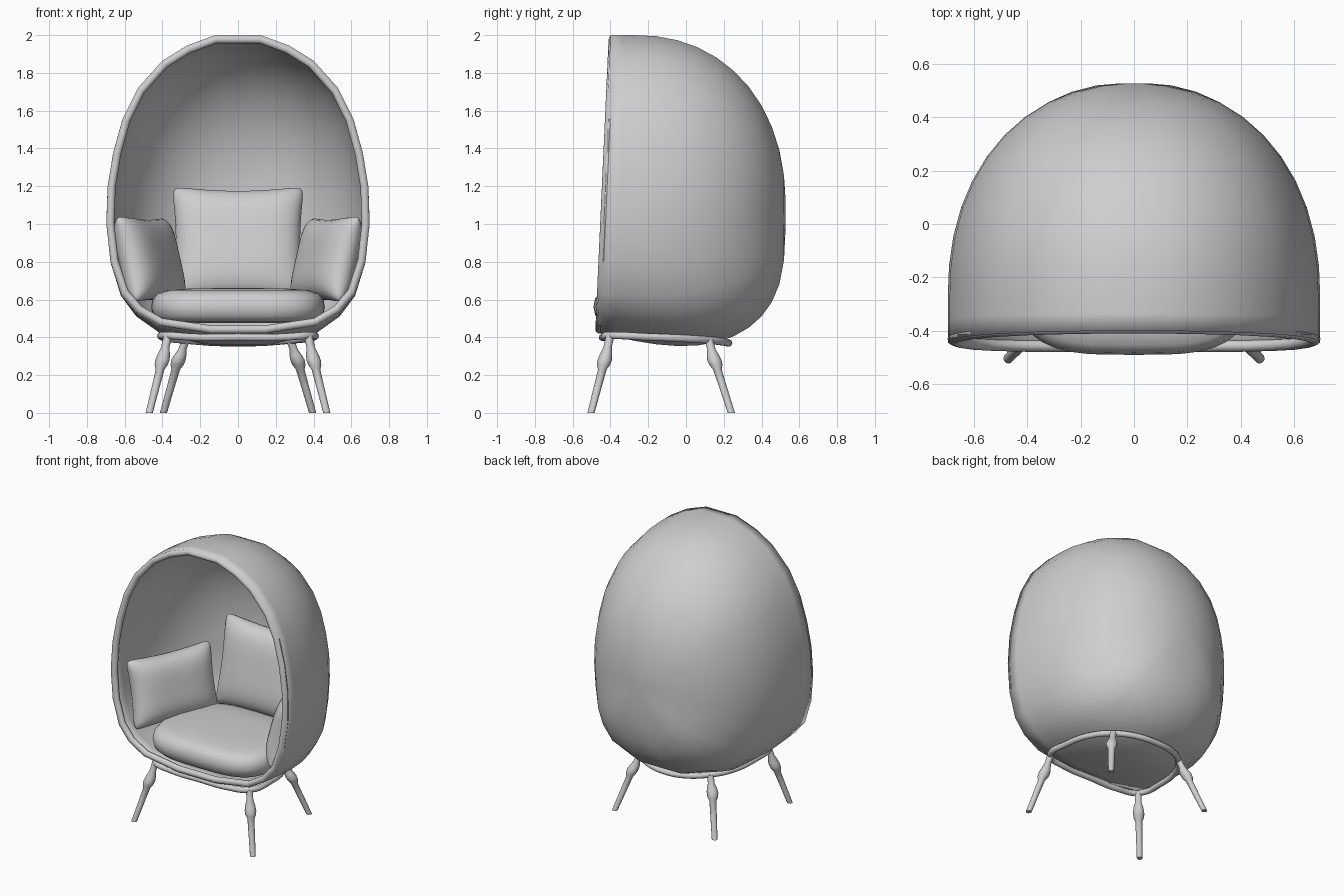
import bpy, bmesh, math
from mathutils import Vector

cube = bpy.data.objects.get("Cube")
if cube:
    bpy.data.objects.remove(cube, do_unlink=True)

grey = bpy.data.materials.new("plain_grey")
grey.use_nodes = True
grey.diffuse_color = (0.62, 0.62, 0.62, 1)
grey.node_tree.nodes["Principled BSDF"].inputs["Base Color"].default_value = (0.62, 0.62, 0.62, 1)


def finish(obj):
    """Shade smooth with sharp edges kept, and colour the part."""
    bpy.ops.object.select_all(action='DESELECT')
    bpy.context.view_layer.objects.active = obj
    obj.select_set(True)
    if obj.type == 'CURVE':
        bpy.ops.object.convert(target='MESH')
        obj = bpy.context.object
    obj.data.materials.clear()
    obj.data.materials.append(grey)
    bpy.ops.object.shade_smooth_by_angle(angle=math.radians(50))


def mesh_object(name, bm):
    """Turn a bmesh into a linked object."""
    bmesh.ops.recalc_face_normals(bm, faces=bm.faces)
    mesh = bpy.data.meshes.new(name)
    bm.to_mesh(mesh)
    bm.free()
    obj = bpy.data.objects.new(name, mesh)
    bpy.context.collection.objects.link(obj)
    return obj


def loft(name, rings, cap_start=True, thickness=0):
    """Skin a list of closed rings that have the same point count."""
    bm = bmesh.new()
    loops = [[bm.verts.new(p) for p in ring] for ring in rings]
    n = len(loops[0])
    for a, b in zip(loops, loops[1:]):
        for i in range(n):
            j = (i + 1) % n
            bm.faces.new((a[i], a[j], b[j], b[i]))
    if cap_start:
        bm.faces.new(loops[0])
    bm.faces.new(loops[-1])
    obj = mesh_object(name, bm)
    if thickness:
        mod = obj.modifiers.new("Thickness", 'SOLIDIFY')
        mod.thickness = thickness
        mod.offset = -1
    finish(obj)


def tube(name, points, radius, kind):
    """Closed round tube through the points."""
    cu = bpy.data.curves.new(name, 'CURVE')
    cu.dimensions = '3D'
    cu.bevel_depth = radius
    cu.bevel_resolution = 3
    cu.resolution_u = 6
    sp = cu.splines.new(kind)
    pts = sp.bezier_points if kind == 'BEZIER' else sp.points
    pts.add(len(points) - 1)
    for q, p in zip(pts, points):
        if kind == 'BEZIER':
            q.co = p
            q.handle_left_type = q.handle_right_type = 'AUTO'
        else:
            q.co = (*p, 1)
    sp.use_cyclic_u = True
    obj = bpy.data.objects.new(name, cu)
    bpy.context.collection.objects.link(obj)
    finish(obj)


# Egg shell: straight collar, then the outline shrinks to a round back
half = [(0.12, 2.0), (0.27, 1.945), (0.4, 1.865), (0.53, 1.72), (0.61, 1.56),
        (0.66, 1.38), (0.69, 1.2), (0.697, 1.0), (0.675, 0.8), (0.62, 0.63),
        (0.54, 0.535), (0.42, 0.465), (0.15, 0.425)]
outline = half + [(-x, z) for x, z in reversed(half)]
MID, LOW, KNEE, BACK = 1.1, 0.425, -0.27, 0.527


def front_y(z):
    return -0.47 + 0.07 * (z - LOW) / 1.575


def shell_point(x, z, t):
    """t runs from -1 at the opening, over 0 at the knee, to 1 at the back."""
    down = max(0, MID - z) / math.hypot(x, MID - z)
    n = 2.17 + 1.85 * down ** 4
    r = (1 - max(0, t) ** n) ** (1 / n)
    front = front_y(z)
    y = KNEE + t * (BACK - KNEE if t > 0 else KNEE - front)
    sag = 0.08 * down ** 3 * math.sin(math.pi * (y - front) / (BACK - front))
    return (x * r, y, MID + (z - MID) * r - sag)


STEPS = 11
depths = [-1, -0.5] + [math.sin(math.pi / 2 * k / STEPS) for k in range(STEPS)] + [0.9995]
loft("egg_shell", [[shell_point(x, z, t) for x, z in outline] for t in depths],
     cap_start=False, thickness=0.03)

# Rounded rim around the opening
rim = [(x * 0.97, front_y(z) + 0.012, MID + (z - MID) * 0.975) for x, z in outline]
tube("opening_rim", rim, 0.022, 'POLY')

# Base ring below the shell
side = [(0.22, -0.435, 0.4), (0.375, -0.4, 0.41), (0.4, -0.2, 0.402),
        (0.36, 0, 0.393), (0.275, 0.12, 0.385), (0.15, 0.2, 0.375)]
ring = [(0, -0.44, 0.4)] + side + [(0, 0.225, 0.37)]
ring += [(-x, y, z) for x, y, z in reversed(side)]
tube("base_ring", ring, 0.02, 'BEZIER')


# Splayed legs with a swollen joint
def leg(name, top, joint, foot):
    top, joint, foot = Vector(top), Vector(joint), Vector(foot)
    stations = [(top, 0.023), (top.lerp(joint, 0.5), 0.022),
                (top.lerp(joint, 0.78), 0.033), (joint, 0.038),
                (joint.lerp(foot, 0.09), 0.035), (joint.lerp(foot, 0.18), 0.023),
                (joint.lerp(foot, 0.5), 0.021), (foot, 0.019)]
    rings = [[(c.x + r * math.cos(k * math.pi / 6), c.y + r * math.sin(k * math.pi / 6), c.z)
              for k in range(12)] for c, r in stations]
    loft(name, rings)


for word, m in (("left", 1), ("right", -1)):
    leg("front_leg_" + word, (m * 0.37, -0.4, 0.415), (m * 0.4, -0.43, 0.28), (m * 0.47, -0.503, 0))
    leg("back_leg_" + word, (m * 0.275, 0.12, 0.39), (m * 0.315, 0.15, 0.28), (m * 0.395, 0.24, 0))


# Seat cushion: rounded slab narrowing to the back
def seat_ring(inset, z):
    pts = []
    for k in range(40):
        a = 2 * math.pi * k / 40
        c, s = math.cos(a), math.sin(a)
        u = math.copysign(abs(c) ** 0.55, c)
        v = math.copysign(abs(s) ** 0.65, s)
        width = (0.46 - inset) * (1 - 0.12 * max(0, v))
        pts.append((u * width, -0.12 + v * (0.37 - inset), z))
    return pts


sections = [(0.1, 0.475), (0.04, 0.485), (0.01, 0.515), (0, 0.56), (0.008, 0.605),
            (0.035, 0.635), (0.09, 0.65), (0.2, 0.658), (0.33, 0.66)]
loft("seat_cushion", [seat_ring(i, z) for i, z in sections])


# Pillows: puffed grid with hollow edges and softened corners
def pillow(name, size, loc, rotation):
    width, depth, height = size
    bm = bmesh.new()
    N = 20
    for sign in (1, -1):
        rows = []
        for i in range(N + 1):
            row = []
            for j in range(N + 1):
                u = math.sin(math.pi / 2 * (2 * i / N - 1))
                v = math.sin(math.pi / 2 * (2 * j / N - 1))
                puff = ((1 - u ** 4) * (1 - v ** 4)) ** 0.5
                x = width / 2 * u * (1 - 0.06 * (1 - v * v) - 0.05 * v ** 16)
                z = height / 2 * v * (1 - 0.08 * (1 - u * u) - 0.04 * u ** 16)
                row.append(bm.verts.new((x, sign * depth / 2 * puff, z)))
            rows.append(row)
        for i in range(N):
            for j in range(N):
                bm.faces.new((rows[i][j], rows[i + 1][j], rows[i + 1][j + 1], rows[i][j + 1]))
    bmesh.ops.remove_doubles(bm, verts=bm.verts, dist=0.0005)
    obj = mesh_object(name, bm)
    obj.location = loc
    obj.rotation_euler = [math.radians(a) for a in rotation]
    finish(obj)


pillow("back_pillow", (0.7, 0.2, 0.62), (0, 0.305, 0.895), (-12, 0, 0))
for word, m in (("left", 1), ("right", -1)):
    pillow("side_pillow_" + word, (0.65, 0.2, 0.47), (m * 0.468, -0.075, 0.81),
           (m * 14, 1, 90 + m * 22))
